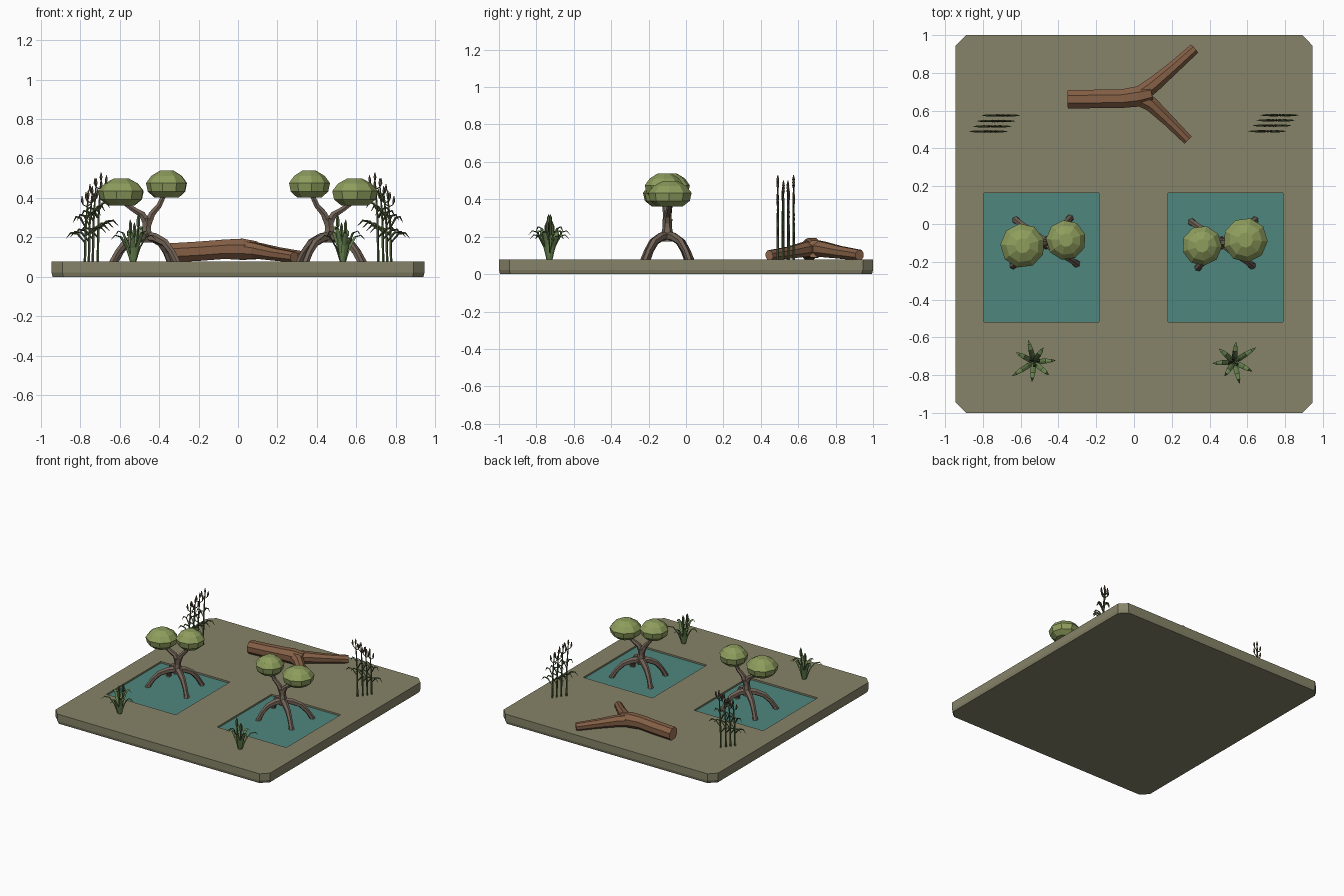
import bpy, bmesh, math
from mathutils import Vector, Matrix

if "Cube" in bpy.data.objects:
    bpy.data.objects.remove(bpy.data.objects["Cube"])


def mat(name, r, g, b):
    m = bpy.data.materials.new(name)
    m.diffuse_color = (r, g, b, 1)
    m.use_nodes = True
    m.node_tree.nodes["Principled BSDF"].inputs["Base Color"].default_value = m.diffuse_color
    return m


EARTH = mat("earth", .24, .23, .14)
WATER = mat("water", .08, .24, .21)
LEAF = mat("foliage", .27, .34, .11)
WOOD = mat("grey_wood", .17, .125, .095)
BARK = mat("bark", .23, .115, .06)
CUT = mat("cut_wood", .36, .18, .10)
REED = mat("reed_green", .09, .13, .05)
BLADE = mat("blade_green", .14, .23, .08)
SEED = mat("seed_brown", .12, .09, .05)


def finish(bm, name, *mats):
    bmesh.ops.recalc_face_normals(bm, faces=bm.faces)
    me = bpy.data.meshes.new(name)
    bm.to_mesh(me)
    bm.free()
    for m in mats:
        me.materials.append(m)
    ob = bpy.data.objects.new(name, me)
    bpy.context.collection.objects.link(ob)
    return ob


def skin(bm, rings, cap_mat=0):
    """Bridge a list of point rings and cap both ends."""
    vs = [[bm.verts.new(p) for p in r] for r in rings]
    n = len(vs[0])
    for a, b in zip(vs, vs[1:]):
        for i in range(n):
            bm.faces.new((a[i], a[(i + 1) % n], b[(i + 1) % n], b[i]))
    for end in (vs[0], vs[-1]):
        bm.faces.new(end).material_index = cap_mat


def tube(bm, path, sides=6, flat=1.0, cap_mat=0, ref=(0, 0, 1)):
    """Tapered tube along (x, y, z, radius) points."""
    pts = [Vector(p[:3]) for p in path]
    rings = []
    for i, p in enumerate(pts):
        t = (pts[min(i + 1, len(pts) - 1)] - pts[max(i - 1, 0)]).normalized()
        s = Vector(ref).cross(t).normalized()
        u = t.cross(s)
        rings.append([p + path[i][3] * (s * math.cos(a) + u * flat * math.sin(a))
                      for a in (2 * math.pi * (k + .5 * (sides > 4)) / sides for k in range(sides))])
    skin(bm, rings, cap_mat)


def turned_copy(ob, name, cy):
    """Second copy, turned half a circle about (0, cy)."""
    c = ob.copy()
    c.name = name
    c.matrix_world = Matrix.Translation((0, cy, 0)) @ Matrix.Rotation(math.pi, 4, 'Z') \
        @ Matrix.Translation((0, -cy, 0))
    bpy.context.collection.objects.link(c)


def box(name, x0, x1, y0, y1, z0, z1, m):
    bm = bmesh.new()
    skin(bm, [[(x0, y0, z), (x1, y0, z), (x1, y1, z), (x0, y1, z)] for z in (z0, z1)])
    return finish(bm, name, m)


# Ground slab with clipped corners
def outline(d, z, c=.055):
    x, y = .945 - d, 1 - d
    return [(-x + c, -y, z), (x - c, -y, z), (x, -y + c, z), (x, y - c, z),
            (x - c, y, z), (-x + c, y, z), (-x, y - c, z), (-x, -y + c, z)]


bm = bmesh.new()
skin(bm, [outline(.006, 0), outline(0, .022), outline(0, .077)])
ground = finish(bm, "ground_slab", EARTH)

# Two sunken pools
for name, x0, x1 in (("left", -.795, -.185), ("right", .18, .79)):
    cutter = box(name + "_pool_cutter", x0, x1, -.52, .165, .05, .2, EARTH)
    cutter.hide_render = True
    cutter.hide_viewport = False
    cutter.display_type = 'WIRE'
    mod = ground.modifiers.new("pool", 'BOOLEAN')
    mod.object, mod.operation, mod.solver = cutter, 'DIFFERENCE', 'EXACT'
    box(name + "_water", x0, x1, -.52, .165, .045, .064, WATER)

# Tree wood: arching roots, trunk and two branches
CX, CY = -.465, -.1
bm = bmesh.new()
for fx, fy in ((-.625, .02), (-.34, .03), (-.64, -.22), (-.305, -.21)):
    dx, dy = fx - CX, fy - CY
    prof = ((0, .205, .026), (.3, .197, .024), (.6, .172, .021), (.82, .125, .018), (.97, .078, .018), (1, .055, .023))
    tube(bm, [(CX + dx * k, CY + dy * k, z, r) for k, z, r in prof], 6)
tube(bm, [(CX, CY, .175, .036), (CX, CY, .215, .032), (-.463, CY, .25, .025), (-.458, CY, .295, .027)], 6, ref=(0, 1, 0))
tube(bm, [(-.46, CY, .27, .024), (-.485, -.102, .315, .019), (-.53, -.108, .342, .015), (-.59, -.115, .385, .013)], 6, ref=(0, 1, 0))
tube(bm, [(-.458, CY, .27, .024), (-.435, -.095, .32, .018), (-.4, -.088, .36, .015), (-.37, -.08, .425, .013)], 6, ref=(0, 1, 0))
turned_copy(finish(bm, "left_tree_wood", WOOD), "right_tree_wood", CY)

# Tree crowns: flattened nine-sided pads
for name, x, y, z, s in (("low", -.59, -.115, .362, 1.0), ("high", -.36, -.085, .402, .9)):
    bm = bmesh.new()
    prof = ((.07, 0), (.108, .03), (.118, .073), (.088, .11), (.04, .136))
    skin(bm, [[(x + s * r * math.cos(a), y + s * r * math.sin(a), z + h)
               for a in (2 * math.pi * k / 9 + .3 for k in range(9))] for r, h in prof])
    turned_copy(finish(bm, "left_tree_%s_crown" % name, LEAF), "right_tree_%s_crown" % name, CY)

# Forked fallen log
bm = bmesh.new()
tube(bm, [(-.35, .66, .122, .052), (-.2, .662, .13, .053), (-.07, .663, .14, .053), (.02, .675, .14, .058), (.09, .69, .134, .05)], 8, cap_mat=1)
tube(bm, [(.02, .675, .138, .05), (.1, .735, .132, .044), (.2, .82, .117, .036), (.32, .928, .101, .031)], 8, cap_mat=1)
tube(bm, [(.02, .675, .138, .05), (.09, .635, .132, .042), (.18, .55, .115, .034), (.285, .445, .1, .029)], 8, cap_mat=1)
finish(bm, "fallen_log", BARK, CUT)

# Tall reeds: stems, drooping leaves and forked seed heads, spread along x
bm, heads = bmesh.new(), bmesh.new()
for x, y, top in ((-.775, .49, .44), (-.755, .517, .46), (-.735, .545, .5), (-.71, .575, .53)):
    h = top - .07
    lean = .015
    tube(bm, [(x, y, .07, .007), (x + .004, y, .07 + h * .5, .006), (x + lean, y, top - .05, .004)], 5, ref=(0, 1, 0))
    for side, k, reach in ((-1, .28, .095), (1, .36, .105), (-1, .5, .06), (1, .56, .06)):
        z = .07 + h * k
        tube(bm, [(x, y, z, .004), (x + side * reach * .4, y, z + .045, .006),
                  (x + side * reach * .75, y, z + .05, .005), (x + side * reach, y, z + .022, .001)], 4, ref=(0, 1, 0))
    for dx, dz in ((-.03, -.03), (.002, 0), (.03, -.015)):
        b = (x + lean * .8, y, top - .085)
        tip = (x + lean + dx, y, top + dz)
        tube(heads, [(*b, .003), (x + lean + dx * .8, y, top + dz - .045, .003),
                     (x + lean + dx * .95, y, top + dz - .025, .008), (*tip, .002)], 5, ref=(0, 1, 0))
turned_copy(finish(bm, "left_reeds", REED), "right_reeds", .533)
turned_copy(finish(heads, "left_reed_heads", SEED), "right_reed_heads", .533)

# Water-edge clumps: arching blades around upright stalks
PX, PY = -.53, -.73
bm = bmesh.new()
for tx, ty, z in ((-.56, -.615, .22), (-.48, -.655, .24), (-.415, -.722, .2), (-.45, -.8, .22),
                  (-.54, -.835, .2), (-.645, -.805, .2), (-.625, -.68, .22)):
    dx, dy = tx - PX, ty - PY
    tube(bm, [(PX + dx * k, PY + dy * k, .07 + (z - .07) * q, r)
              for k, q, r in ((.08, 0, .01), (.28, .6, .014), (.55, 1.02, .013), (.8, 1.08, .009), (1, .9, .001))], 4, flat=.3)
turned_copy(finish(bm, "left_clump_blades", BLADE), "right_clump_blades", PY)
bm = bmesh.new()
for dx, dy, z in ((.025, .005, .32), (-.015, .012, .29), (.005, -.018, .275)):
    tube(bm, [(PX + dx * .3, PY + dy * .3, .07, .006), (PX + dx, PY + dy, z - .07, .005), (PX + dx, PY + dy, z - .06, .01),
              (PX + dx, PY + dy, z - .02, .009), (PX + dx * 1.1, PY + dy, z, .001)], 6, ref=(0, 1, 0))
turned_copy(finish(bm, "left_clump_stalks", REED), "right_clump_stalks", PY)
